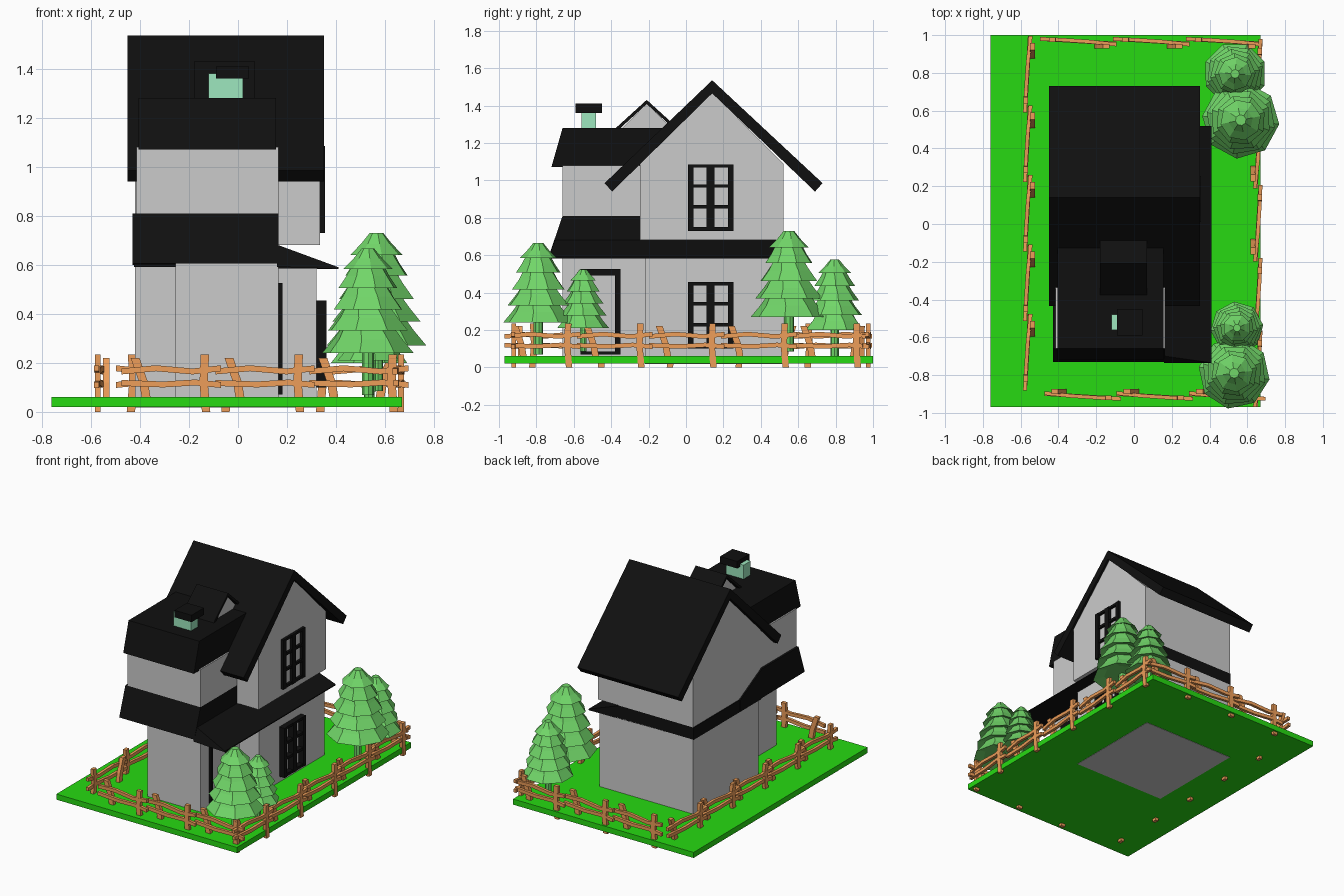
import bpy, bmesh, math
from mathutils import Vector

if "Cube" in bpy.data.objects:
    bpy.data.objects.remove(bpy.data.objects["Cube"])


def material(name, rgb):
    m = bpy.data.materials.new(name)
    m.diffuse_color = (*rgb, 1)
    m.use_nodes = True
    m.node_tree.nodes["Principled BSDF"].inputs["Base Color"].default_value = m.diffuse_color
    return m


BLACK = material("black", (0.005, 0.005, 0.005))
GRASS = material("grass", (0.02, 0.70, 0.006))
WOOD = material("wood", (0.85, 0.34, 0.10))
LEAF = material("leaf", (0.165, 0.67, 0.14))
MINT = material("mint", (0.34, 0.80, 0.52))


def finish(name, bm, mat=None):
    bmesh.ops.recalc_face_normals(bm, faces=bm.faces)
    me = bpy.data.meshes.new(name)
    bm.to_mesh(me)
    bm.free()
    if mat:
        me.materials.append(mat)
    ob = bpy.data.objects.new(name, me)
    bpy.context.collection.objects.link(ob)
    return ob


def loft(bm, rings, caps=True):
    """Skin a list of equally long closed rings."""
    vs = [[bm.verts.new(p) for p in r] for r in rings]
    n = len(vs[0])
    for a, b in zip(vs, vs[1:]):
        for i in range(n):
            j = (i + 1) % n
            bm.faces.new((a[i], a[j], b[j], b[i]))
    if caps:
        bm.faces.new(vs[0])
        bm.faces.new(vs[-1])


def add_box(bm, x, y, z):
    loft(bm, [[(x[0], y[0], h), (x[1], y[0], h), (x[1], y[1], h), (x[0], y[1], h)] for h in z])


def box(name, x, y, z, mat=None):
    bm = bmesh.new()
    add_box(bm, x, y, z)
    return finish(name, bm, mat)


def prism_x(name, profile, x0, x1, mat=None):
    """Extrude a (y, z) profile along x."""
    bm = bmesh.new()
    loft(bm, [[(x, y, z) for y, z in profile] for x in (x0, x1)])
    return finish(name, bm, mat)


# Ground slab and walls
box("ground", (-0.76, 0.67), (-0.97, 1.0), (0.02, 0.06), GRASS)
box("main_lower_walls", (-0.42, 0.32), (-0.22, 0.52), (0.018, 0.593))
box("wing_lower_walls", (-0.255, 0.165), (-0.66, -0.2), (0.03, 0.61))
box("wing_upper_walls", (-0.415, 0.165), (-0.66, -0.2), (0.81, 1.08))
prism_x("main_upper_walls", [(-0.245, 0.68), (0.52, 0.68), (0.52, 1.09), (0.14, 1.47), (-0.245, 1.09)],
        -0.42, 0.335)

# Main gable roof and wing roof
prism_x("main_roof", [(-0.435, 0.985), (0.14, 1.535), (0.73, 0.985), (0.69, 0.94), (0.14, 1.465), (-0.395, 0.94)],
        -0.45, 0.35, BLACK)
prism_x("wing_roof", [(-0.72, 1.07), (-0.66, 1.28), (-0.1, 1.28), (-0.1, 1.07)], -0.405, 0.155, BLACK)

# Dormer with ridge along x
prism_x("dormer_walls", [(-0.35, 1.27), (-0.21, 1.41), (-0.07, 1.27)], -0.16, 0.05)
prism_x("dormer_roof", [(-0.375, 1.28), (-0.21, 1.43), (-0.045, 1.28), (-0.07, 1.28), (-0.21, 1.408), (-0.35, 1.28)],
        -0.18, 0.07, BLACK)

# Chimney with a stepped edge and cap
box("chimney", (-0.12, 0.02), (-0.56, -0.48), (1.27, 1.362), MINT)
box("chimney_step", (-0.12, -0.09), (-0.56, -0.48), (1.362, 1.38), MINT)
box("chimney_cap", (-0.09, 0.045), (-0.59, -0.45), (1.36, 1.41), BLACK)

# Skirt roof between the floors: wing, main house, porch slope
prism_x("wing_skirt_roof", [(-0.73, 0.605), (-0.66, 0.81), (-0.245, 0.81), (0.0, 0.68), (0.0, 0.60)],
        -0.43, 0.165, BLACK)


def slope_ring(y_low, y_top, x0):
    return [(x0, y_low, 0.592), (x0, y_top, 0.68), (0.165, y_top, 0.68), (0.41, y_low, 0.59), (0.41, y_low, 0.583)]


for name, x0, front in (("main_skirt_roof", -0.425, (-0.245, -0.245)), ("porch_skirt_roof", 0.16, (-0.735, -0.70))):
    back = (0.52, 0.52) if x0 < 0 else (-0.245, -0.245)
    bm = bmesh.new()
    loft(bm, [slope_ring(*front, x0), slope_ring(*back, x0)])
    finish(name, bm, BLACK)


# Windows: outer frame, wide mullion and cross bars
def window(name, x, z0, height):
    bm = bmesh.new()
    y0, y1, z1 = 0.01, 0.255, z0 + height
    for a, b in ((y0, y0 + 0.03), (0.11, 0.152), (y1 - 0.03, y1)):
        add_box(bm, x, (a, b), (z0, z1))
    for f, t in ((0, 0.02), (0.335, 0.018), (0.65, 0.018), (0.95, 0.018)):
        add_box(bm, (x[0], x[1] - 0.003), (y0, y1), (z0 + f * height, z0 + f * height + t))
    finish(name, bm, BLACK)


window("upper_window", (0.33, 0.355), 0.73, 0.355)
window("lower_window", (0.315, 0.362), 0.10, 0.355)

# Door frame on the wing
bm = bmesh.new()
for y, z in (((-0.565, -0.54), (0.07, 0.525)), ((-0.38, -0.35), (0.07, 0.525)),
             ((-0.565, -0.35), (0.49, 0.525)), ((-0.565, -0.35), (0.07, 0.085))):
    add_box(bm, (0.16, 0.182), y, z)
finish("door_frame", bm, BLACK)


# Trees: one eight-sided tiered lathe, placed at four sizes
def ring(r, z, turn=0.0):
    return [(r * math.cos(turn + i * math.pi / 4), r * math.sin(turn + i * math.pi / 4), z) for i in range(8)]


bm = bmesh.new()
tips = [(0.53, 1.81), (0.65, 1.40), (0.79, 0.93), (0.90, 0.48), (1.0, 0.0)]
top_r, top_z = 0.14, 2.24
rings = [ring(top_r, top_z)]
for k, (r, z) in enumerate(tips):
    turn = 0.12 * k
    rings.append(ring(top_r + (r - top_r) * 0.45, top_z - (top_z - z) * 0.5, turn))
    rings.append(ring(r, z, turn))
    top_r, top_z = r * 0.62, z + 0.10
    rings.append(ring(top_r, top_z, turn))
loft(bm, rings)
loft(bm, [ring(0.13, -0.9), ring(0.13, 0.2)])
tree_mesh = None
for i, (x, y, base, r) in enumerate(((0.565, 0.55, 0.27, 0.205), (0.535, 0.795, 0.20, 0.168),
                                     (0.545, -0.55, 0.21, 0.14), (0.53, -0.79, 0.24, 0.19))):
    if tree_mesh is None:
        ob = finish("tree_1", bm, LEAF)
        tree_mesh = ob.data
    else:
        ob = bpy.data.objects.new(f"tree_{i + 1}", tree_mesh)
        bpy.context.collection.objects.link(ob)
    ob.location, ob.scale = (x, y, base), (r, r, r)
    ob.rotation_euler.z = 0.2 + i * 0.5


# Fence panel along +x, outside facing -y: two crooked rails, two posts
def bar(bm, pts, w, h, axis):
    u, v = (Vector((0, w, 0)), Vector((0, 0, h))) if axis == "x" else (Vector((w, 0, 0)), Vector((0, h, 0)))
    loft(bm, [[Vector(p) + a * u / 2 + b * v / 2 for a, b in ((-1, -1), (1, -1), (1, 1), (-1, 1))] for p in pts])


bm = bmesh.new()
bar(bm, [(-0.02, 0.015, 0.165), (0.12, 0.0, 0.178), (0.27, -0.01, 0.165), (0.385, -0.015, 0.178)], 0.02, 0.024, "x")
bar(bm, [(-0.02, 0.01, 0.118), (0.15, 0.0, 0.112), (0.28, -0.008, 0.12), (0.385, -0.015, 0.11)], 0.02, 0.024, "x")
bar(bm, [(0.085, 0.024, 0.03), (0.07, 0.024, 0.12), (0.035, 0.024, 0.22)], 0.036, 0.026, "z")
bar(bm, [(0.325, -0.01, 0.0), (0.315, -0.01, 0.12), (0.32, -0.01, 0.235)], 0.034, 0.024, "z")
panel = finish("fence_panel", bm, WOOD)
spots = [(-0.455 + 0.383 * k, -0.91, 0) for k in range(3)]
spots += [(0.655, -0.95 + 0.386 * k, math.pi / 2) for k in range(5)]
spots += [(0.66 - 0.386 * k, 0.965, math.pi) for k in range(3)]
spots += [(-0.562, 0.975 - 0.368 * k, -math.pi / 2) for k in range(5)]
for i, (x, y, angle) in enumerate(spots):
    ob = panel if i == 0 else bpy.data.objects.new(f"fence_panel_{i + 1}", panel.data)
    if i:
        bpy.context.collection.objects.link(ob)
    ob.location = (x, y, 0)
    ob.rotation_euler.z = angle
